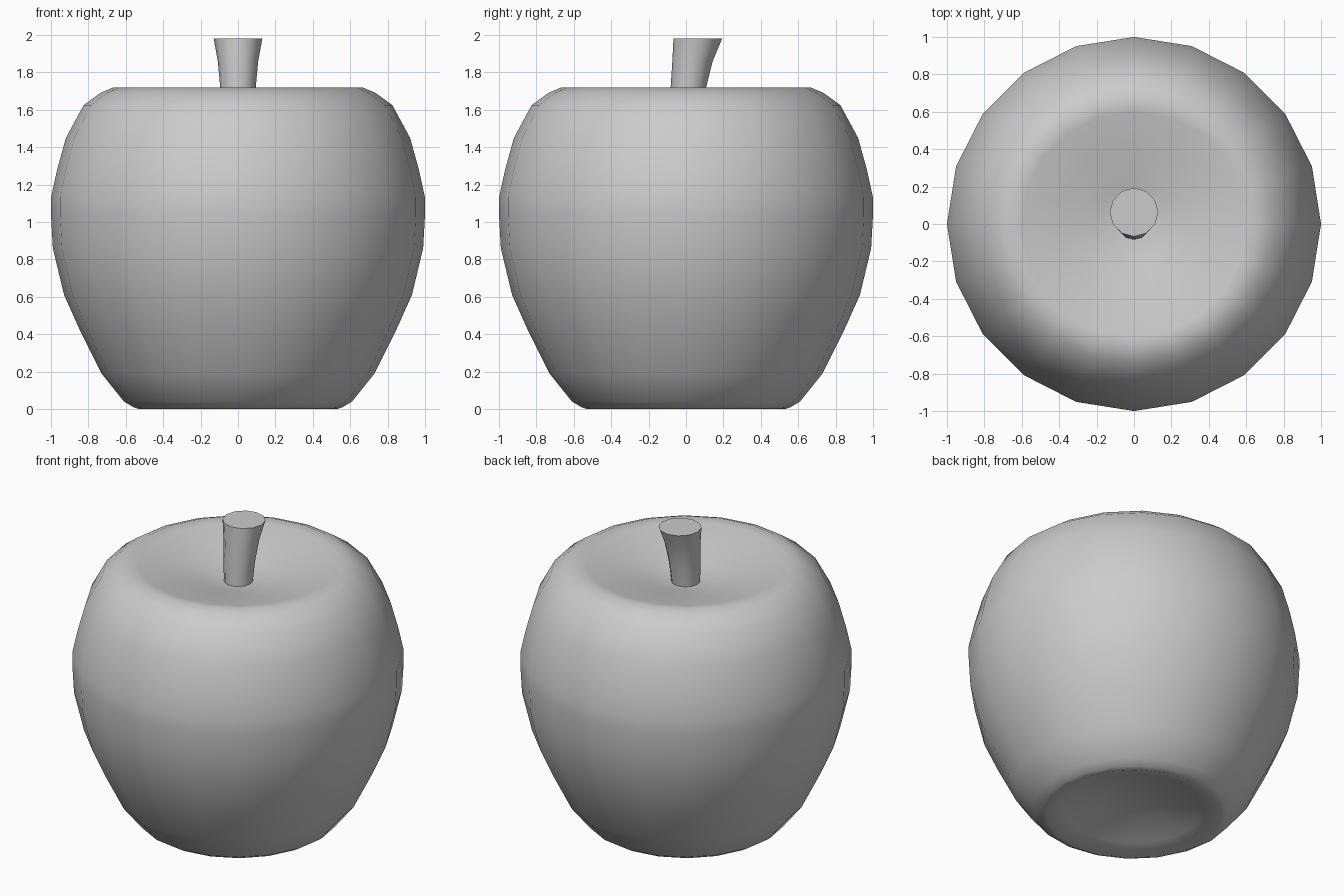
import bpy, bmesh
from math import sin, cos, pi, radians

if "Cube" in bpy.data.objects:
    bpy.data.objects.remove(bpy.data.objects["Cube"])


def loft(name, rings, sides, phase=0.0):
    """Skin circular rings (radius, z, y offset); radius 0 makes a pole."""
    bm = bmesh.new()
    loops = []
    for r, z, oy in rings:
        n = sides if r > 0 else 1
        loops.append([bm.verts.new((r * cos(2 * pi * i / sides + phase),
                                    r * sin(2 * pi * i / sides + phase) + oy, z))
                      for i in range(n)])
    for a, b in zip(loops, loops[1:]):
        for i in range(sides):
            j = (i + 1) % sides
            if len(a) == 1:
                bm.faces.new((a[0], b[j], b[i]))
            elif len(b) == 1:
                bm.faces.new((a[i], a[j], b[0]))
            else:
                bm.faces.new((a[i], a[j], b[j], b[i]))
    # Flat caps on open ends
    for loop in (loops[0], loops[-1]):
        if len(loop) > 1:
            bm.faces.new(loop)
    bmesh.ops.recalc_face_normals(bm, faces=bm.faces)
    mesh = bpy.data.meshes.new(name)
    bm.to_mesh(mesh)
    bm.free()
    obj = bpy.data.objects.new(name, mesh)
    bpy.context.collection.objects.link(obj)
    bpy.ops.object.select_all(action='DESELECT')
    obj.select_set(True)
    bpy.context.view_layer.objects.active = obj
    bpy.ops.object.shade_smooth_by_angle(angle=radians(60))
    return obj


# Fruit body: dimpled bottom, bulging side, dimpled top
body = [(0, 0.12), (0.20, 0.10), (0.42, 0.04), (0.53, 0.005), (0.56, 0.01), (0.61, 0.04),
        (0.73, 0.19), (0.845, 0.42), (0.93, 0.61), (0.99, 0.86), (1.0, 1.04),
        (1.0, 1.13), (0.967, 1.28), (0.92, 1.45), (0.825, 1.625), (0.735, 1.69),
        (0.665, 1.72), (0.60, 1.71), (0.40, 1.67), (0.20, 1.62), (0, 1.58)]
body[3] = (0.53, 0.0)
loft("apple_body", [(r, z, 0) for r, z in body], 20)

# Stem: flares and leans backward
loft("stem", [(0.085, 1.55, 0.0), (0.095, 1.72, 0.013),
              (0.108, 1.86, 0.035), (0.13, 1.98, 0.063)], 12)
